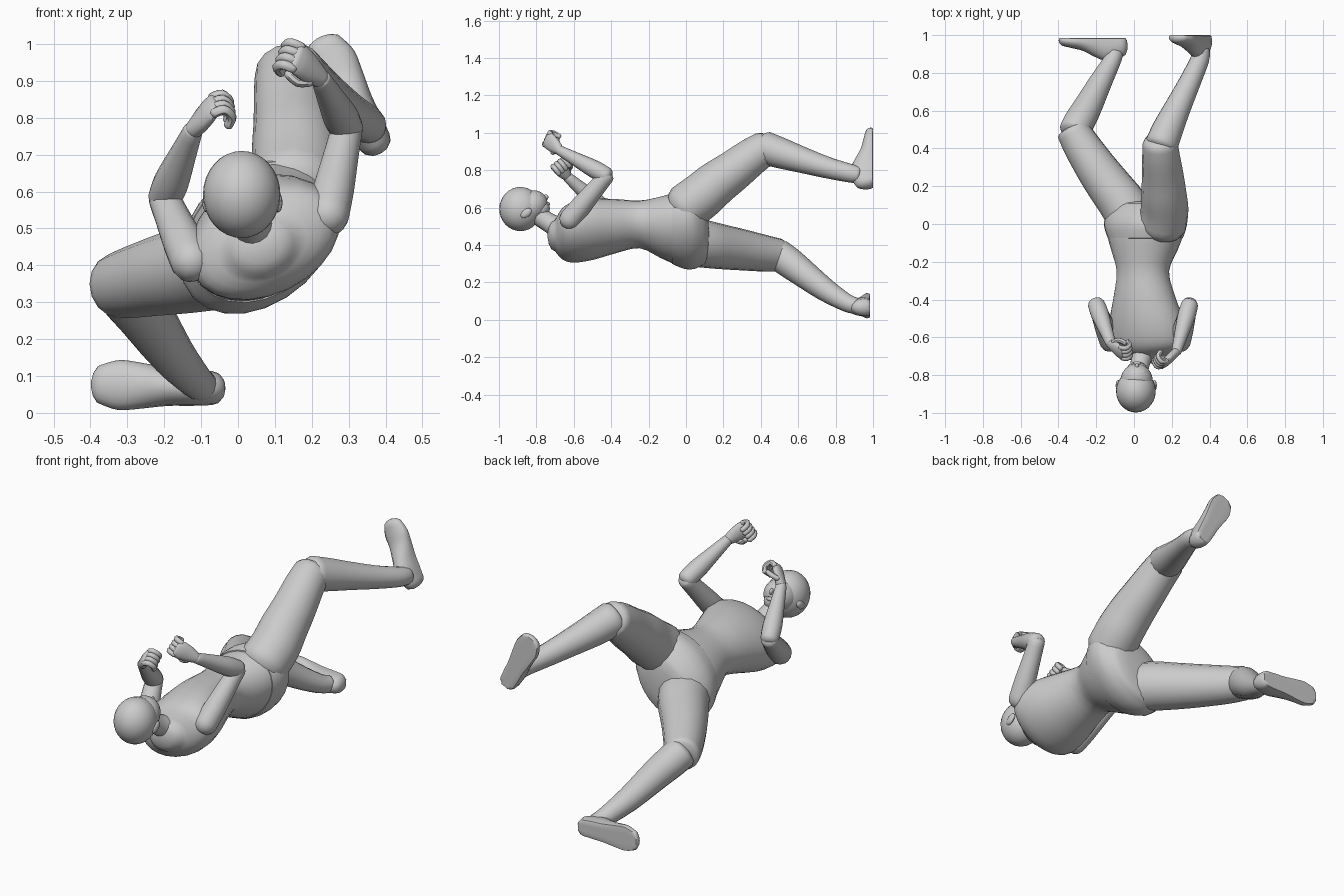
import bpy, bmesh, math
from mathutils import Vector, Matrix

if "Cube" in bpy.data.objects:
    bpy.data.objects.remove(bpy.data.objects["Cube"])

def finish(bm, name):
    bmesh.ops.recalc_face_normals(bm, faces=bm.faces[:])
    me = bpy.data.meshes.new(name)
    bm.to_mesh(me)
    bm.free()
    ob = bpy.data.objects.new(name, me)
    bpy.context.collection.objects.link(ob)
    bpy.ops.object.select_all(action='DESELECT')
    ob.select_set(True)
    bpy.context.view_layer.objects.active = ob
    bpy.ops.object.shade_smooth_by_angle(angle=math.radians(45))
    return ob

def spline(st, steps=3):
    """Catmull-Rom through the stations (x, y, z, a, b, roll)."""
    out, n = [], len(st)
    for i in range(n - 1):
        p = [st[max(i - 1, 0)], st[i], st[i + 1], st[min(i + 2, n - 1)]]
        for s in range(steps):
            t = s / steps
            out.append([0.5 * (2 * b + (c - a) * t + (2 * a - 5 * b + 4 * c - d) * t * t
                        + (3 * b - a - 3 * c + d) * t ** 3) for a, b, c, d in zip(*p)])
    return out + [list(st[-1])]

def loft(name, st, ref=(1, 0, 0), tan=None, k=(0.6, 0.6), sides=16, ymax=None):
    """Tube of elliptical rings with domed ends (k = dome height)."""
    st = [tuple(s) + ((s[3], 0) if len(s) == 4 else (0,) * (6 - len(s))) for s in st]
    st = spline(st)
    rings = []
    for i, s in enumerate(st):
        t = Vector(tan) if tan else Vector(st[min(i + 1, len(st) - 1)][:3]) - Vector(st[max(i - 1, 0)][:3])
        t.normalize()
        rings.append((Vector(s[:3]), t, s[3], s[4], s[5]))
    def dome(r, sign, h):
        c, t, a, b, roll = r
        return [(c + t * sign * h * max(a, b) * math.sin(q), t, a * math.cos(q), b * math.cos(q), roll)
                for q in (0.5, 1.0, 1.4)]
    rings = dome(rings[0], -1, k[0])[::-1] + rings + dome(rings[-1], 1, k[1])
    bm = bmesh.new()
    prev = first = None
    for c, t, a, b, roll in rings:
        u = Vector(ref) - t * t.dot(Vector(ref))
        u.normalize()
        v = t.cross(u)
        u, v = u * math.cos(roll) - v * math.sin(roll), u * math.sin(roll) + v * math.cos(roll)
        ring = []
        for j in range(sides):
            q = 2 * math.pi * j / sides
            p = c + u * a * math.cos(q) + v * b * math.sin(q)
            if ymax is not None:
                p.y = min(p.y, ymax)
            ring.append(bm.verts.new(p))
        if prev:
            for j in range(sides):
                m = (j + 1) % sides
                bm.faces.new((prev[j], prev[m], ring[m], ring[j]))
        first = first or ring
        prev = ring
    bm.faces.new(first)
    bm.faces.new(prev)
    return finish(bm, name)

def ellipsoid(name, c, r, tilt=0.0, seg=20):
    bm = bmesh.new()
    m = Matrix.Translation(c) @ Matrix.Rotation(tilt, 4, 'X') @ Matrix.Diagonal((*r, 1))
    bmesh.ops.create_uvsphere(bm, u_segments=seg, v_segments=seg // 2 + 2, radius=1, matrix=m)
    return finish(bm, name)

# torso, rolled about its long axis
loft("torso", [(.065, -.70, .45, .10, .08, .42), (.07, -.66, .46, .19, .125, .44),
               (.072, -.60, .468, .215, .148, .45), (.066, -.50, .483, .203, .153, .45),
               (.055, -.38, .50, .168, .14, .45), (.047, -.25, .51, .144, .122, .5),
               (.055, -.14, .495, .185, .152, .6), (.06, -.04, .485, .225, .17, .7),
               (.06, .04, .475, .21, .155, .75)], tan=(0, 1, 0), k=(.4, .2), sides=24)
# shorts over the hips
loft("shorts", [(.06, -.075, .49, .217, .17, .7), (.06, -.01, .485, .248, .18, .75),
                (.06, .05, .475, .238, .168, .75), (.055, .10, .46, .185, .135, .75)],
     tan=(0, 1, 0), k=(.02, .12), sides=24)

# legs
loft("right_thigh", [(.152, .0, .60, .128), (.162, .08, .66, .126), (.158, .16, .728, .12),
                     (.153, .25, .793, .111), (.143, .36, .877, .10), (.138, .43, .92, .092)], k=(.6, .45))
loft("right_calf", [(.145, .42, .92, .088), (.182, .51, .89, .082), (.228, .61, .858, .071),
                    (.295, .75, .815, .058), (.348, .87, .785, .05), (.355, .92, .775, .046)], k=(.4, .3))
loft("left_thigh", [(.0, .0, .42, .13), (-.055, .10, .405, .127), (-.122, .19, .39, .12),
                    (-.195, .29, .375, .111), (-.28, .42, .355, .098), (-.325, .50, .345, .088)], k=(.4, .22))
loft("left_calf", [(-.315, .49, .35, .083), (-.29, .54, .315, .083), (-.25, .61, .262, .077),
                   (-.18, .745, .16, .062), (-.118, .86, .09, .048), (-.10, .91, .075, .044)], k=(.4, .3))

# feet: soles face +y
def foot(name, heel, toe, sole):
    rows = [(0, .10, .046), (.2, .125, .05), (.4, .105, .052), (.65, .07, .062),
            (.85, .055, .068), (1, .045, .056)]
    st = []
    for t, h, w in rows:
        x, z = (heel[i] + (toe[i] - heel[i]) * t for i in (0, 1))
        st.append((x, sole - .3 * h, z, .7 * h, w, 0))
    loft(name, st, ref=(0, 1, 0), k=(.5, .6), ymax=sole)

foot("right_foot", (.37, .735), (.235, .988), 1.0)
foot("left_foot", (-.07, .067), (-.365, .077), .985)

# arms
arms = {
    "right": [(.243, -.622, .535), (.295, -.425, .77), (.225, -.675, .905)],
    "left": [(-.125, -.622, .41), (-.20, -.425, .58), (-.122, -.635, .765)]}
for side, pts in arms.items():
    s, e, w = map(Vector, pts)
    loft(side + "_upper_arm", [(*s.lerp(e, t), r) for t, r in ((0, .058), (.3, .056), (.7, .048), (1, .043))], k=(.9, .6))
    loft(side + "_forearm", [(*e.lerp(w, t), r) for t, r in ((0, .045), (.25, .048), (.65, .037), (1, .027))], k=(.6, .6))

# half-closed hands
def hand(side, wrist, palm, curl):
    w, p = Vector(wrist), Vector(palm)
    d = (p - w).normalized()
    n = Vector(curl)
    n = (n - d * n.dot(d)).normalized()
    s = d.cross(n)
    loft(side + "_palm", [(*w, .024, .026, 0), (*w.lerp(p, .5), .024, .04, 0),
                          (*p, .022, .046, 0), (*(p + d * .022), .017, .044, 0)], ref=n, k=(.5, .3))
    for i in range(4):
        b = p + d * .02 + s * (i - 1.5) * .023
        path = [b, b + d * .022 + n * .018, b + d * .012 + n * .048, b - d * .015 + n * .056]
        loft(f"{side}_finger_{i + 1}", [(*q, .0135) for q in path], ref=s, k=(.8, .8), sides=8)
    b = w.lerp(p, .4) + s * .032
    path = [b, b + d * .02 + s * .012 + n * .02, b + d * .045 + n * .04]
    loft(side + "_thumb", [(*q, .0135) for q in path], ref=s, k=(.8, .8), sides=8)

hand("right", arms["right"][2], (.172, -.728, .952), (-.5, .8, -.2))
hand("left", arms["left"][2], (-.078, -.672, .82), (.8, .4, -.4))

# neck and head, face tilted up and toward the feet
loft("neck", [(.06, -.62, .46, .08), (.045, -.69, .495, .058), (.03, -.75, .53, .051), (.02, -.82, .575, .05)])
ellipsoid("hair", (.01, -.885, .592), (.105, .113, .118), seg=28)
tilt = math.radians(-53)
ellipsoid("face", (.014, -.832, .604), (.086, .082, .098), tilt + math.pi, 24)
ellipsoid("jaw", (.016, -.778, .59), (.056, .047, .052), tilt)
ellipsoid("nose", (.016, -.757, .650), (.011, .017, .024), tilt, 10)
ellipsoid("lips", (.016, -.738, .618), (.022, .011, .012), tilt, 10)
for name, dx in (("left", -1), ("right", 1)):
    ellipsoid(name + "_eye", (.015 + dx * .032, -.784, .664), (.016, .011, .012), tilt, 10)
    ellipsoid(name + "_ear", (.012 + dx * .096, -.855, .57), (.013, .022, .034), tilt, 12)
